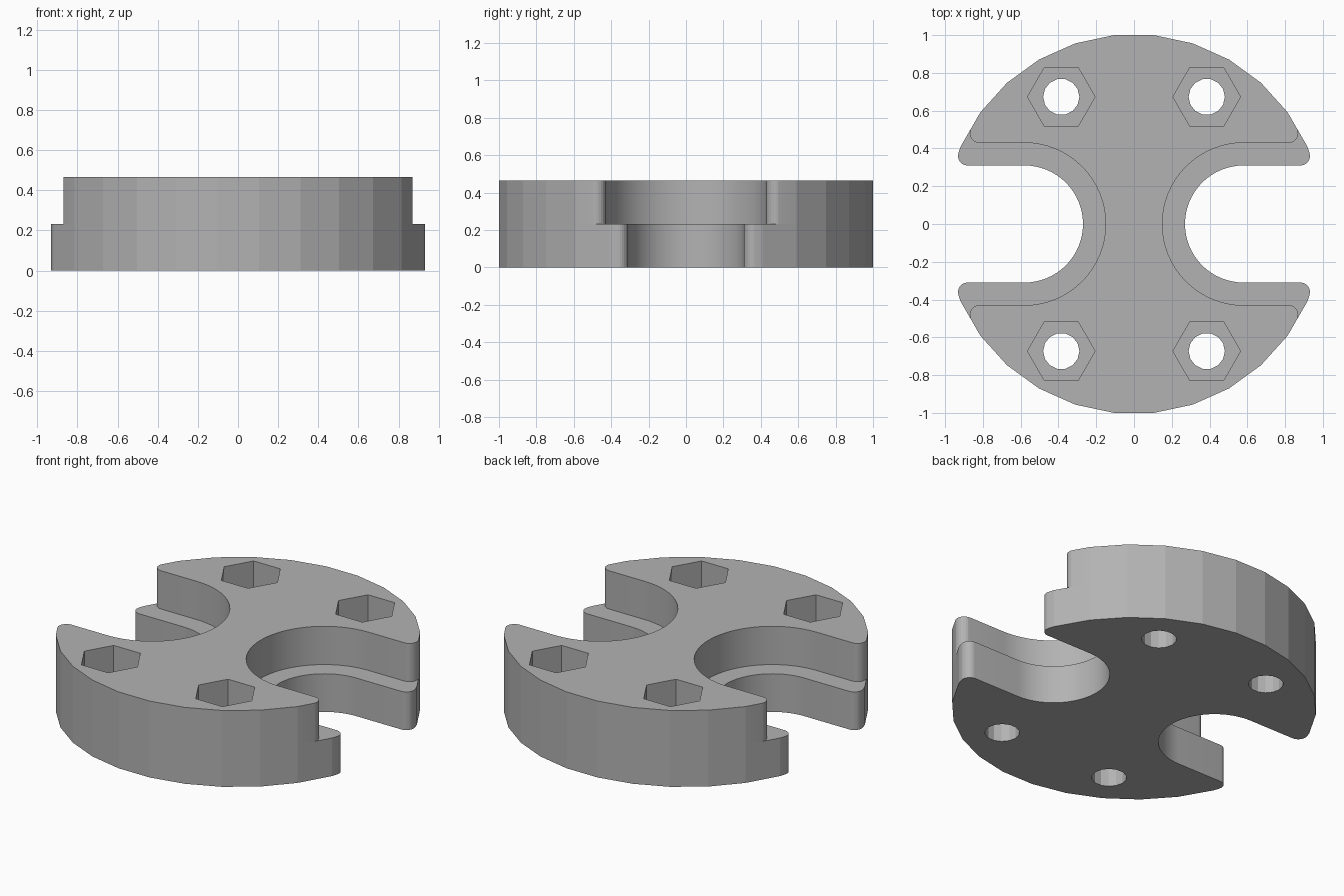
import bpy, bmesh
from math import pi, sin, cos, tan, radians
from mathutils import Vector

STEP, TOP = 0.232, 0.465
DISC_R, SLOT_X = 1.0055, 0.58

if "Cube" in bpy.data.objects:
    bpy.data.objects.remove(bpy.data.objects["Cube"])

grey = bpy.data.materials.new("plain grey")
grey.use_nodes = True
colour = (0.45, 0.45, 0.45, 1)
grey.diffuse_color = colour
grey.node_tree.nodes["Principled BSDF"].inputs["Base Color"].default_value = colour


def arc(cx, cy, r, start, end, steps):
    """Points on an arc, angles in degrees."""
    return [Vector((cx + r * cos(a), cy + r * sin(a)))
            for a in (radians(start + (end - start) * i / steps) for i in range(steps + 1))]


def prism(name, outline, z0, z1):
    """Extrude a closed outline upwards into a solid object."""
    bm = bmesh.new()
    face = bm.faces.new([bm.verts.new((p.x, p.y, z0)) for p in outline])
    new = bmesh.ops.extrude_face_region(bm, geom=[face])["geom"]
    bmesh.ops.translate(bm, vec=(0, 0, z1 - z0),
                        verts=[g for g in new if isinstance(g, bmesh.types.BMVert)])
    bmesh.ops.recalc_face_normals(bm, faces=bm.faces)
    mesh = bpy.data.meshes.new(name)
    bm.to_mesh(mesh)
    bm.free()
    mesh.materials.append(grey)
    obj = bpy.data.objects.new(name, mesh)
    bpy.context.collection.objects.link(obj)
    return obj


def plate_outline(slot_r, fillet=0.05):
    """Thirty-sided disc with a round-ended slot on each side and rounded tips."""
    disc = arc(0, 0, DISC_R, 0, 360, 30)[:-1]
    # Disc side that meets the straight edge of the slot
    i = next(k for k in range(8) if disc[k].y <= slot_r < disc[k + 1].y)
    a, b = disc[i], disc[i + 1]
    tip_x = a.x + (b.x - a.x) * (slot_r - a.y) / (b.y - a.y)
    lean = 180 - 12 * i - 96          # interior angle at the tip
    cx = tip_x - fillet / tan(radians(lean / 2))
    quarter = arc(SLOT_X, 0, slot_r, 180, 90, 16)
    quarter += arc(cx, slot_r + fillet, fillet, -90, 90 - lean, 8)
    quarter += disc[i + 1:8]
    # Mirror the quarter into the other three
    half = quarter + [Vector((-p.x, p.y)) for p in reversed(quarter)]
    return half + [Vector((p.x, -p.y)) for p in reversed(half[1:-1])]


def combine(body, other, operation):
    mod = body.modifiers.new("join", 'BOOLEAN')
    mod.operation, mod.solver, mod.object = operation, 'EXACT', other
    bpy.context.view_layer.objects.active = body
    bpy.ops.object.modifier_apply(modifier=mod.name)
    bpy.data.objects.remove(other)


# Stepped body: wider plate below, narrower plate above
body = prism("slotted_disc", plate_outline(0.31), 0, STEP)
combine(body, prism("upper_plate", plate_outline(0.43), STEP, TOP), 'UNION')

# Bolt holes with hexagonal nut pockets
for sx in (-1, 1):
    for sy in (-1, 1):
        x, y = sx * 0.385, sy * 0.673
        combine(body, prism("bolt_hole", arc(x, y, 0.096, 0, 360, 14)[:-1], -0.1, 0.6), 'DIFFERENCE')
        combine(body, prism("nut_pocket", arc(x, y, 0.179, 0, 360, 6)[:-1], STEP, 0.6), 'DIFFERENCE')

# Smooth the slots and tips, keep the disc sides flat
bpy.ops.object.select_all(action='DESELECT')
body.select_set(True)
bpy.context.view_layer.objects.active = body
bpy.ops.object.shade_smooth_by_angle(angle=radians(11))
